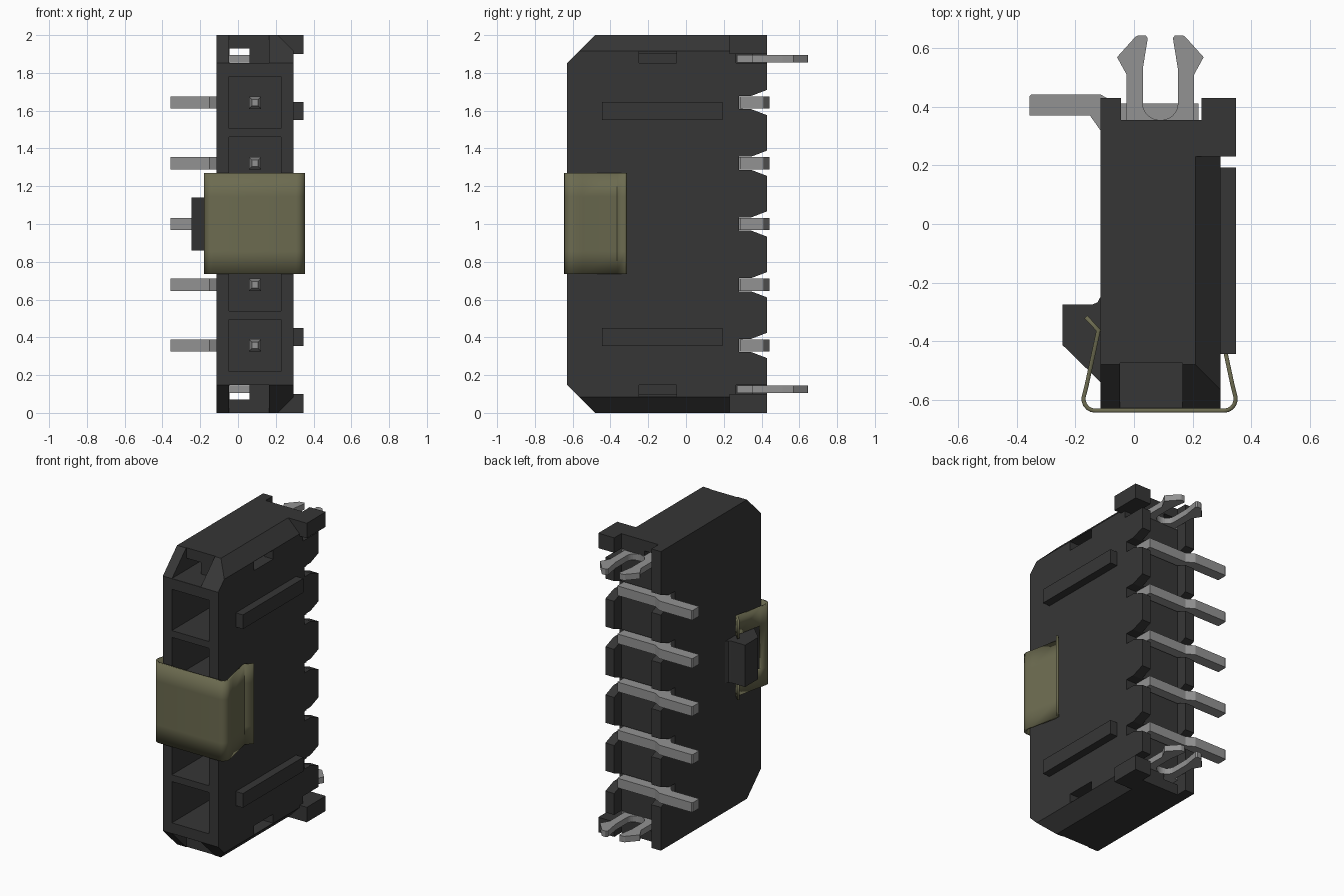
import bpy, bmesh
from math import cos, sin, radians

cube = bpy.data.objects.get("Cube")
if cube:
    bpy.data.objects.remove(cube, do_unlink=True)


def material(name, rgb):
    m = bpy.data.materials.new(name)
    m.use_nodes = True
    m.diffuse_color = (*rgb, 1)
    m.node_tree.nodes["Principled BSDF"].inputs["Base Color"].default_value = (*rgb, 1)
    return m


BLACK = material("black plastic", (0.037, 0.037, 0.037))
METAL = material("grey metal", (0.29, 0.29, 0.29))
OLIVE = material("olive film", (0.15, 0.147, 0.08))


def finish(name, bm, mat):
    bmesh.ops.recalc_face_normals(bm, faces=bm.faces[:])
    me = bpy.data.meshes.new(name)
    bm.to_mesh(me)
    bm.free()
    me.materials.append(mat)
    ob = bpy.data.objects.new(name, me)
    bpy.context.collection.objects.link(ob)
    return ob


def prism(name, pts, axis, lo, hi, mat=BLACK):
    """Extrude a 2D outline along one axis."""
    place = {"x": lambda a, b, t: (t, a, b),
             "y": lambda a, b, t: (a, t, b),
             "z": lambda a, b, t: (a, b, t)}[axis]
    bm = bmesh.new()
    ends = [[bm.verts.new(place(a, b, t)) for a, b in pts] for t in (lo, hi)]
    n = len(pts)
    for ring in ends:
        bm.faces.new(ring)
    for i in range(n):
        j = (i + 1) % n
        bm.faces.new((ends[0][i], ends[0][j], ends[1][j], ends[1][i]))
    return finish(name, bm, mat)


def box(name, x, y, z, mat=BLACK):
    return prism(name, [(x[0], y[0]), (x[1], y[0]), (x[1], y[1]), (x[0], y[1])],
                 "z", min(z), max(z), mat)


def cut(target, cutter):
    mod = target.modifiers.new("cut", "BOOLEAN")
    mod.operation = "DIFFERENCE"
    mod.solver = "EXACT"
    mod.object = cutter
    bpy.context.view_layer.objects.active = target
    bpy.ops.object.modifier_apply(modifier=mod.name)
    bpy.data.objects.remove(cutter, do_unlink=True)


LEFT, RIGHT, FRONT, BACK = -0.115, 0.295, -0.63, 0.43
MID = 0.09
PIN_Z = [1 + 0.3215 * i for i in range(-2, 3)]

# Housing with bevelled front ends
housing = prism("housing", [(FRONT, 0.148), (-0.48, 0), (BACK, 0), (BACK, 2),
                            (-0.48, 2), (FRONT, 1.852)], "x", LEFT, RIGHT)
# Channel along the back
cut(housing, box("cutter", (-0.045, 0.23), (0.355, 0.6), (-0.1, 2.1)))

for z in PIN_Z:
    # Contact cavity and flared notch in the back walls
    cut(housing, box("cutter", (-0.048, 0.228), (-0.8, 0.18), (z - 0.138, z + 0.138)))
    half = [(0.28, 0.035), (0.345, 0.035), (0.45, 0.075)]
    outline = [(y, z - w) for y, w in half] + [(y, z + w) for y, w in reversed(half)]
    cut(housing, prism("cutter", outline, "x", -0.3, 0.5))

    # Bent solder tail and tapered contact post
    prism("solder_tail", [(-0.357, 0.37), (-0.15, 0.37), (-0.09, 0.285), (0.22, 0.285),
                          (0.22, 0.412), (-0.06, 0.412), (-0.115, 0.443), (-0.35, 0.443),
                          (-0.357, 0.436)], "z", z - 0.032, z + 0.032, METAL)
    bm = bmesh.new()
    rings = [[bm.verts.new((MID + a * r, y, z + b * r))
              for a, b in ((-1, -1), (1, -1), (1, 1), (-1, 1))]
             for y, r in ((0.3, 0.033), (-0.3, 0.033), (-0.37, 0.017))]
    bm.faces.new(rings[0])
    bm.faces.new(rings[-1])
    for r0, r1 in zip(rings, rings[1:]):
        for i in range(4):
            j = (i + 1) % 4
            bm.faces.new((r0[i], r0[j], r1[j], r1[i]))
    finish("contact_post", bm, METAL)

# Outline of the split locking peg, mirrored about its middle
prong = [(0.14, 0.27), (0.14, 0.355), (0.115, 0.355), (0.115, 0.51), (0.148, 0.57),
         (0.085, 0.64), (0.075, 0.645), (0.05, 0.645), (0.043, 0.635), (0.06, 0.53)]
prong += [(0.06 * cos(radians(a)), 0.41 - 0.055 * sin(radians(a))) for a in range(0, 90, 15)]
peg = [(MID + u, y) for u, y in prong] + [(MID, 0.355)]
peg += [(MID - u, y) for u, y in reversed(prong)]

for end, flip in (("top", False), ("bottom", True)):
    def e(*zs):
        return tuple(2 - z if flip else z for z in zs)

    # Long edge bevel, front recess, peg tunnels and side window
    a, b, c = e(2.0, 1.915, 2.1)
    cut(housing, prism("cutter", [(0.21, a), (RIGHT, b), (0.4, b), (0.4, c), (0.21, c)],
                       "y", -0.8, 0.23))
    cut(housing, box("cutter", (-0.048, 0.165), (-0.8, -0.475), e(1.853, 2.1)))
    cut(housing, box("cutter", (-0.048, 0.06), (-0.8, 0.4), e(1.853, 1.93)))
    cut(housing, box("cutter", (0.2, 0.23), (-0.55, 0.4), e(1.853, 1.9)))
    cut(housing, box("cutter", (0.215, 0.4), (-0.25, -0.05), e(1.853, 1.913)))
    cut(housing, box("cutter", (0.2, 0.4), (0.265, 0.6), e(1.853, 1.9)))

    # Foot, guide rib and locking peg
    box(end + "_foot", (0.29, 0.348), (0.23, BACK), e(1.9, 2.0))
    box(end + "_guide_rib", (0.29, 0.348), (-0.445, 0.193), e(1.55, 1.645))
    z0, z1 = sorted(e(1.856, 1.896))
    prism(end + "_locking_peg", peg, "z", z0, z1, METAL)

# Latch ramp with a small fillet at its root
prism("latch_ramp", [(-0.11, -0.54), (LEFT, -0.54), (-0.245, -0.413), (-0.245, -0.275),
                     (-0.142, -0.275), (-0.125, -0.268), (LEFT, -0.25), (-0.11, -0.25)],
      "z", 0.86, 1.14)

# Folded pick-up clip: a bent strip, notched around the latch
arm = [(0.252, -0.318), (0.209, -0.363), (0.249, -0.55)]
arm += [(0.22 + 0.04 * cos(radians(t)), -0.598 + 0.04 * sin(radians(t)))
        for t in range(10, -91, -20)]
path = [(0.0875 - u, y) for u, y in arm] + [(0.0875 + u, y) for u, y in reversed(arm)]
bm = bmesh.new()
grid = [[bm.verts.new((x, y, z)) for z in (0.735, 0.855, 1.145, 1.27)] for x, y in path]
for i in range(len(path) - 1):
    for k in range(3):
        if i < 2 and k == 1:
            continue
        bm.faces.new((grid[i][k], grid[i + 1][k], grid[i + 1][k + 1], grid[i][k + 1]))
clip = finish("pickup_clip", bm, OLIVE)
thick = clip.modifiers.new("thickness", "SOLIDIFY")
thick.thickness = 0.014
thick.offset = 0
thick.use_even_offset = True
bpy.ops.object.select_all(action="DESELECT")
clip.select_set(True)
bpy.context.view_layer.objects.active = clip
bpy.ops.object.shade_smooth_by_angle(angle=radians(30))
